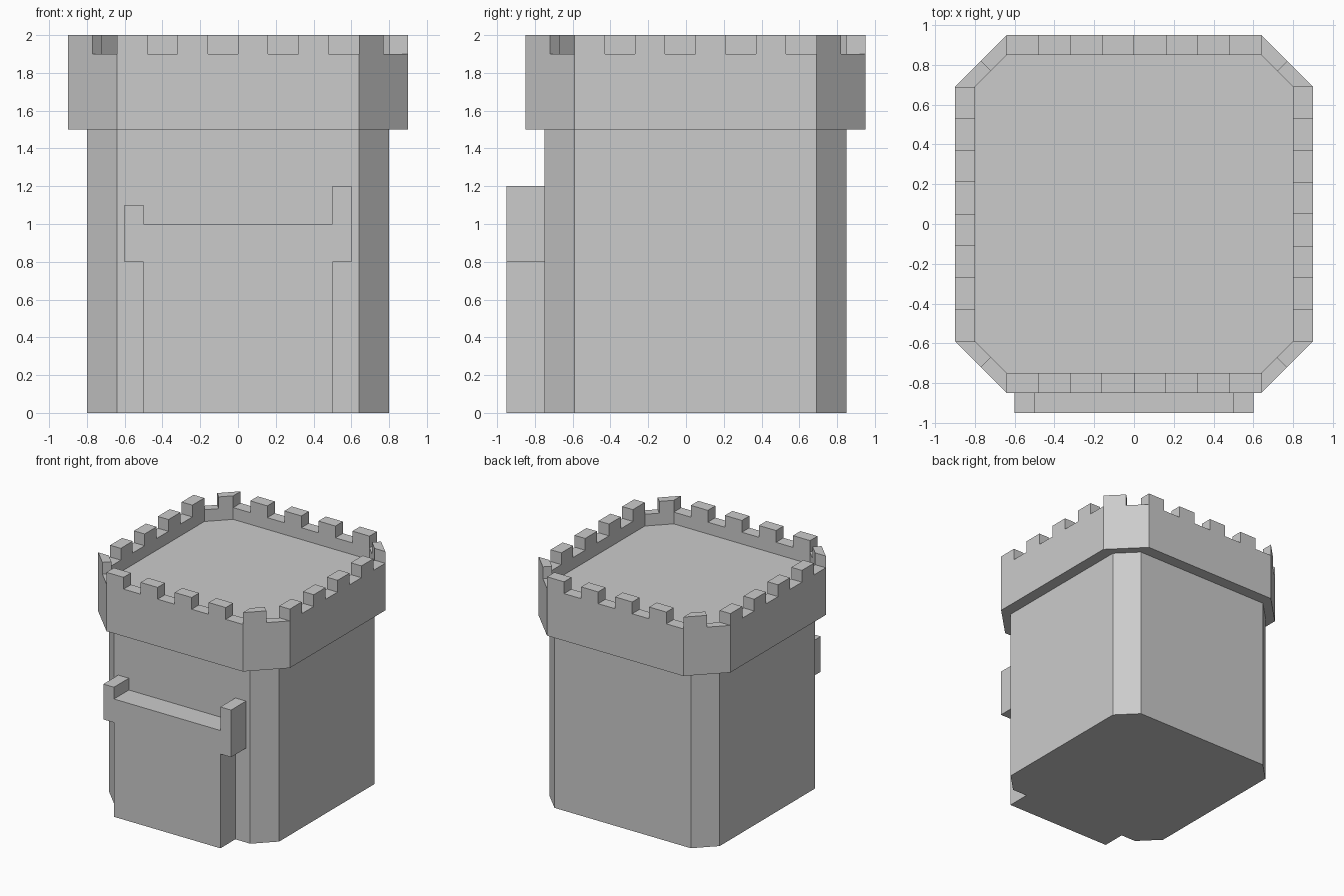
import bpy
from mathutils import Vector

if "Cube" in bpy.data.objects:
    bpy.data.objects.remove(bpy.data.objects["Cube"])

CY = 0.05          # tower centre in y
FLAT = 0.64        # half length of each straight side


def make_object(name, verts, faces):
    mesh = bpy.data.meshes.new(name)
    mesh.from_pydata(verts, [], faces)
    mesh.update()
    obj = bpy.data.objects.new(name, mesh)
    bpy.context.collection.objects.link(obj)
    return obj


def octagon(half):
    """Chamfered square, counter-clockwise from the front left corner."""
    a, b = FLAT, half
    pts = [(-a, -b), (a, -b), (b, -a), (b, a), (a, b), (-a, b), (-b, a), (-b, -a)]
    return [Vector((x, y + CY, 0)) for x, y in pts]


def prism(name, base, offset):
    """Extrude a planar outline whose normal points along the offset."""
    n = len(base)
    verts = [tuple(p) for p in base] + [tuple(Vector(p) + Vector(offset)) for p in base]
    faces = [tuple(reversed(range(n))), tuple(range(n, 2 * n))]
    faces += [(i, (i + 1) % n, n + (i + 1) % n, n + i) for i in range(n)]
    return make_object(name, verts, faces)


def subdivide(ring):
    """Eight steps along straight sides, two along corner sides."""
    out = []
    for k, p in enumerate(ring):
        steps = 2 if k % 2 else 8
        out += [p.lerp(ring[(k + 1) % 8], s / steps) for s in range(steps)]
    return out


# Tower body, its top is the roof floor
prism("tower_body", octagon(0.8), (0, 0, 1.8))

# Overhanging parapet with alternating merlons and gaps
BOTTOM, FLOOR, GAP, TOP = 1.5, 1.8, 1.9, 2.0
outer, inner = subdivide(octagon(0.9)), subdivide(octagon(0.8))
verts, faces = [], []


def quad(*corners):
    start = len(verts)
    verts.extend((p.x, p.y, z) for p, z in corners)
    faces.append(tuple(range(start, start + 4)))


for k in range(len(outer)):
    nxt = (k + 1) % len(outer)
    o, o2, i, i2 = outer[k], outer[nxt], inner[k], inner[nxt]
    h = GAP if k % 2 else TOP
    quad((o, BOTTOM), (o2, BOTTOM), (o2, h), (o, h))
    quad((i2, FLOOR), (i, FLOOR), (i, h), (i2, h))
    quad((o, h), (o2, h), (i2, h), (i, h))
    quad((i, BOTTOM), (i2, BOTTOM), (o2, BOTTOM), (o, BOTTOM))
    if h == TOP:  # merlon ends
        quad((o, GAP), (o, TOP), (i, TOP), (i, GAP))
        quad((i2, GAP), (i2, TOP), (o2, TOP), (o2, GAP))
make_object("parapet", verts, faces)

# Front slab with raised, overhanging ends
profile = [(-0.5, 0), (-0.5, 0.8), (-0.6, 0.8), (-0.6, 1.1), (-0.5, 1.1), (-0.5, 1.0),
           (0.5, 1.0), (0.5, 1.2), (0.6, 1.2), (0.6, 0.8), (0.5, 0.8), (0.5, 0)]
prism("front_slab", [(x, -0.95, z) for x, z in profile], (0, 0.2, 0))
